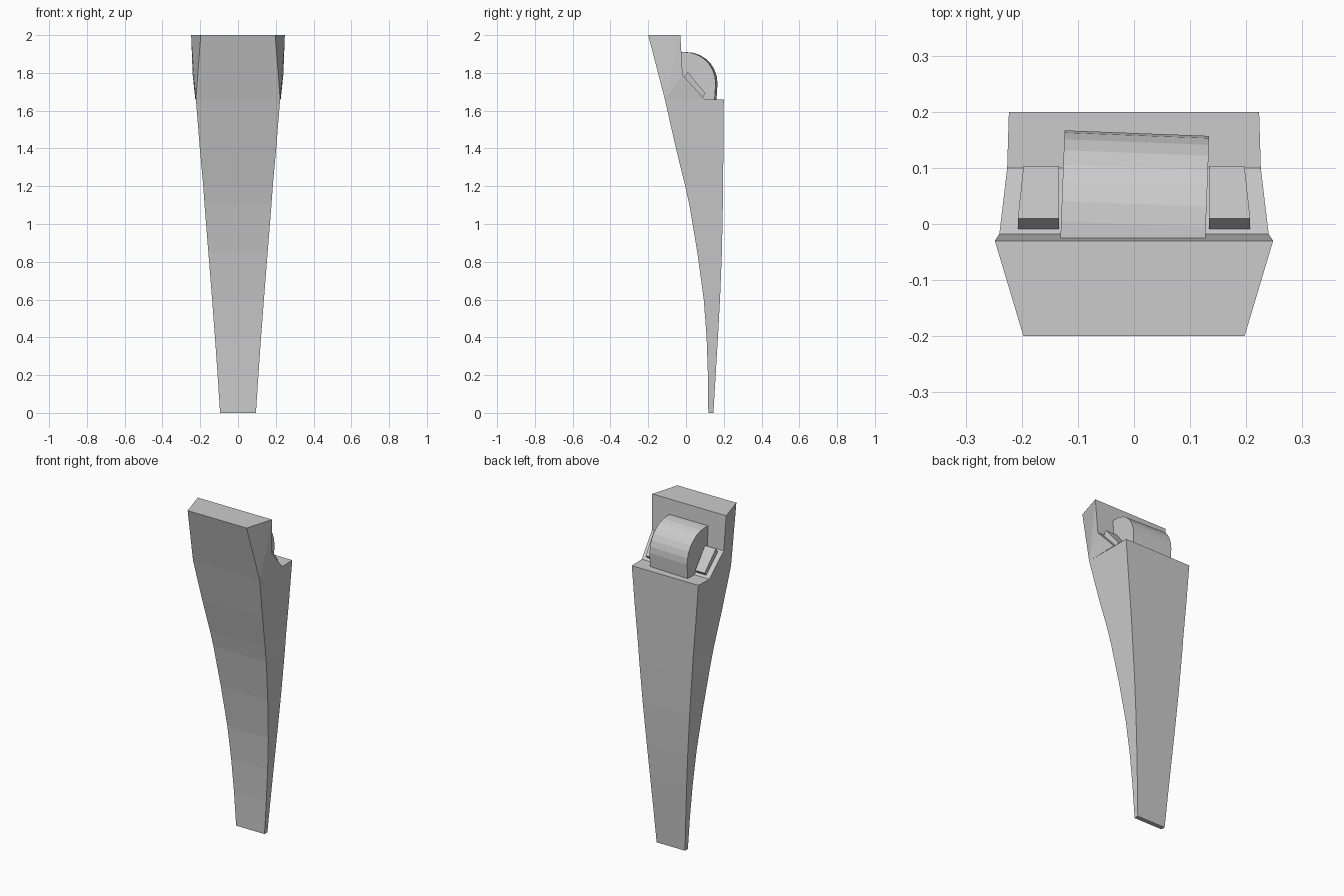
import bpy, bmesh, math
from mathutils import Matrix

if "Cube" in bpy.data.objects:
    bpy.data.objects.remove(bpy.data.objects["Cube"])


def finish(name, bm):
    bmesh.ops.recalc_face_normals(bm, faces=bm.faces)
    mesh = bpy.data.meshes.new(name)
    bm.to_mesh(mesh)
    bm.free()
    obj = bpy.data.objects.new(name, mesh)
    bpy.context.collection.objects.link(obj)
    return obj


def loft(bm, rings):
    """Bridge successive closed rings; returns the vertex rings."""
    vs = [[bm.verts.new(p) for p in r] for r in rings]
    for a, b in zip(vs, vs[1:]):
        for i in range(len(a)):
            j = (i + 1) % len(a)
            bm.faces.new((a[i], a[j], b[j], b[i]))
    return vs


# Tapered curved leg: (z, front y, back y, half width)
sections = [
    (0.00, 0.118, 0.145, 0.095),
    (0.20, 0.116, 0.157, 0.108),
    (0.40, 0.109, 0.169, 0.122),
    (0.60, 0.094, 0.180, 0.137),
    (0.85, 0.060, 0.190, 0.157),
    (1.10, 0.018, 0.195, 0.177),
    (1.20, -0.004, 0.196, 0.184),
    (1.40, -0.053, 0.198, 0.202),
    (1.66, -0.112, 0.200, 0.223),
]
bm = bmesh.new()
rings = loft(bm, [[(-w, f, z), (w, f, z), (w, b, z), (-w, b, z)]
                  for z, f, b, w in sections])
bm.faces.new(rings[0][::-1])
fl, fr, br, bl = rings[-1]

# Notched head: shelf, ramp, wall and chamfered top block (half width, y, z)
head = [(0.226, 0.10, 1.66), (0.240, -0.018, 1.79),
        (0.248, -0.03, 2.0), (0.197, -0.20, 2.0)]
left = [bl] + [bm.verts.new((-w, y, z)) for w, y, z in head] + [fl]
right = [br] + [bm.verts.new((w, y, z)) for w, y, z in head] + [fr]
for i in range(5):
    bm.faces.new((left[i], right[i], right[i + 1], left[i + 1]))
for side in (left, right):
    for i in range(4):
        bm.faces.new((side[5], side[i], side[i + 1]))
finish("leg_body", bm)

# Rounded roller block resting in the notch, turned very slightly
profile = [(-0.03, 1.64), (-0.03, 1.91)]
for i in range(8):
    a = math.radians(90 - 90 * i / 7)
    profile.append((0.162 * math.cos(a), 1.745 + 0.165 * math.sin(a)))
profile.append((0.156, 1.65))
bm = bmesh.new()
for ring in loft(bm, [[(x, y, z) for y, z in profile] for x in (-0.130, 0.128)]):
    bm.faces.new(ring)
bmesh.ops.transform(bm, matrix=Matrix.Rotation(math.radians(-2.2), 4, 'Z'),
                    verts=bm.verts)
finish("roller", bm)

# Sloping pads either side of the roller: (y, z, outer x)
pad = [(0.010, 1.805, 0.207), (0.103, 1.690, 0.197),
       (0.083, 1.665, 0.197), (-0.012, 1.775, 0.207)]
for name, s in (("left_pad", -1), ("right_pad", 1)):
    bm = bmesh.new()
    for ring in loft(bm, [[(s * 0.134, y, z) for y, z, x in pad],
                          [(s * x, y, z) for y, z, x in pad]]):
        bm.faces.new(ring)
    finish(name, bm)
